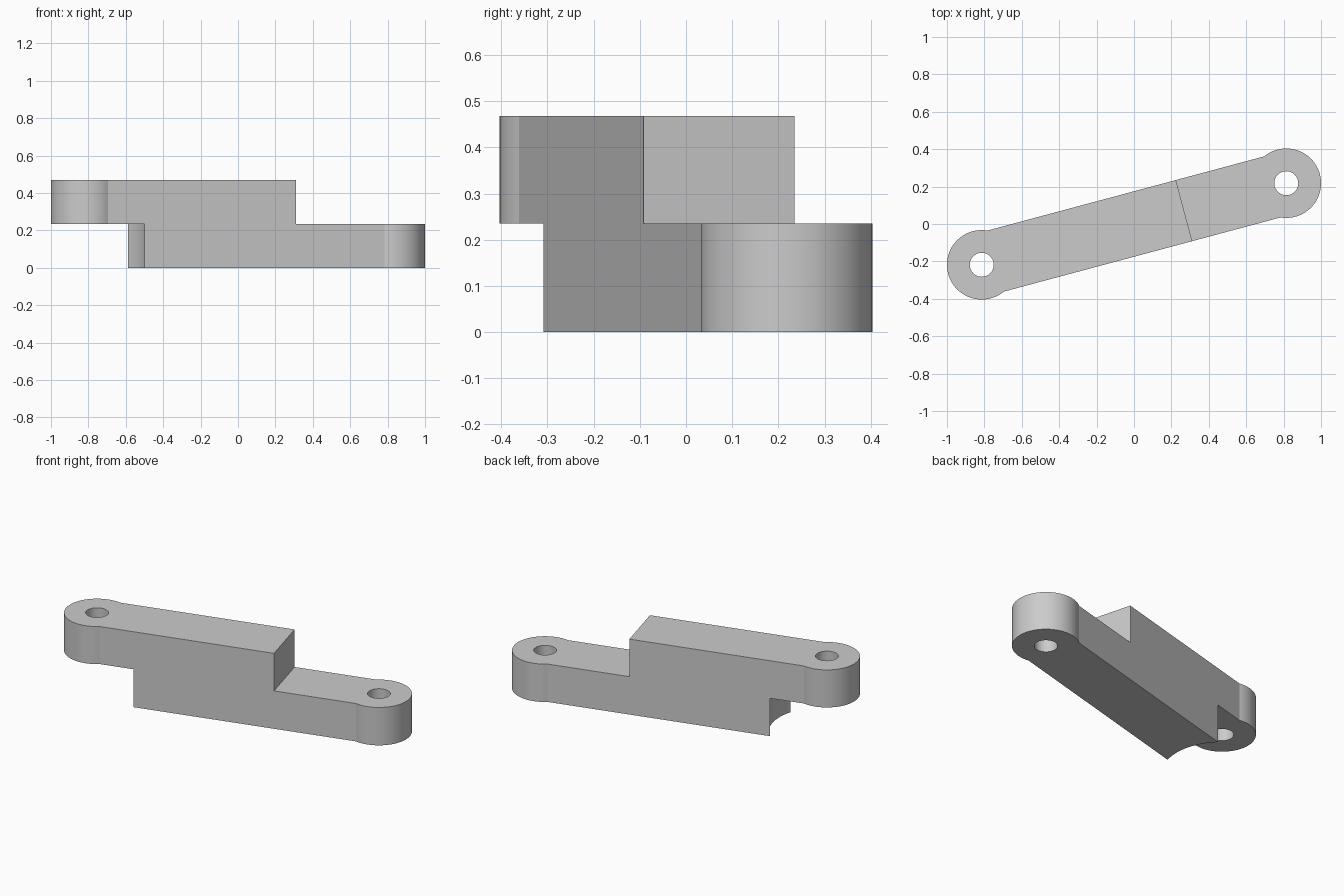
import bpy, bmesh, math
from mathutils import Matrix, Vector

if "Cube" in bpy.data.objects:
    bpy.data.objects.remove(bpy.data.objects["Cube"])

TILT = Matrix.Rotation(math.radians(15), 4, 'Z')   # link lies diagonally
REACH = 0.843      # pivot distance from the middle
EYE_R = 0.1857     # radius of the rounded ends
HOLE_R = 0.064     # pivot hole radius
HALF_W = 0.169     # half width of the bar
MID_Z = 0.235      # height of both half-lap steps
TOP_Z = 0.468
STEP_X = 0.277     # end of the upper half
RELIEF_R = 0.327   # hollow swept around the raised eye

grey = bpy.data.materials.new("light grey")
grey.diffuse_color = (0.6, 0.6, 0.6, 1)
grey.use_nodes = True
grey.node_tree.nodes["Principled BSDF"].inputs["Base Color"].default_value = grey.diffuse_color


def prism(name, outline, z0, z1):
    """Extrude an outline given along the link, then tilt it."""
    bm = bmesh.new()
    face = bm.faces.new([bm.verts.new((x, y, z0)) for x, y in outline])
    res = bmesh.ops.extrude_face_region(bm, geom=[face])
    top = [v for v in res["geom"] if isinstance(v, bmesh.types.BMVert)]
    bmesh.ops.translate(bm, verts=top, vec=Vector((0, 0, z1 - z0)))
    bmesh.ops.recalc_face_normals(bm, faces=bm.faces[:])
    bm.transform(TILT)
    mesh = bpy.data.meshes.new(name)
    bm.to_mesh(mesh)
    bm.free()
    mesh.materials.append(grey)
    obj = bpy.data.objects.new(name, mesh)
    bpy.context.collection.objects.link(obj)
    return obj


def arc(cx, r, a0, a1, n):
    return [(cx + r * math.cos(a0 + (a1 - a0) * i / n),
             r * math.sin(a0 + (a1 - a0) * i / n)) for i in range(n + 1)]


def circle(cx, r, n):
    return arc(cx, r, 0, 2 * math.pi, n)[:-1]


def cut(target, cutter):
    mod = target.modifiers.new("cut", 'BOOLEAN')
    mod.operation = 'DIFFERENCE'
    mod.solver = 'EXACT'
    mod.object = cutter
    bpy.context.view_layer.objects.active = target
    bpy.ops.object.modifier_apply(modifier=mod.name)
    bpy.data.objects.remove(cutter)


# Full-height link: straight bar with a round eye at each end
a = math.pi - math.asin(HALF_W / EYE_R)
right_end = arc(REACH, EYE_R, -a, a, 64)
left_end = [(-x, -y) for x, y in right_end]
link = prism("offset_link", right_end + left_end, 0, TOP_Z)

# Half-lap above the right eye, round relief below the left eye
cut(link, prism("upper_step", [(STEP_X, -0.5), (1.3, -0.5), (1.3, 0.5), (STEP_X, 0.5)],
                MID_Z, TOP_Z + 0.1))
cut(link, prism("lower_relief", circle(-REACH, RELIEF_R, 128), -0.1, MID_Z))

# Pivot holes
for side in (-1, 1):
    cut(link, prism("pivot_hole", circle(side * REACH, HOLE_R, 48), -0.1, TOP_Z + 0.1))

# Smooth the round walls, keep the corners crisp
bpy.ops.object.select_all(action='DESELECT')
link.select_set(True)
bpy.context.view_layer.objects.active = link
bpy.ops.object.shade_smooth_by_angle(angle=math.radians(20))
